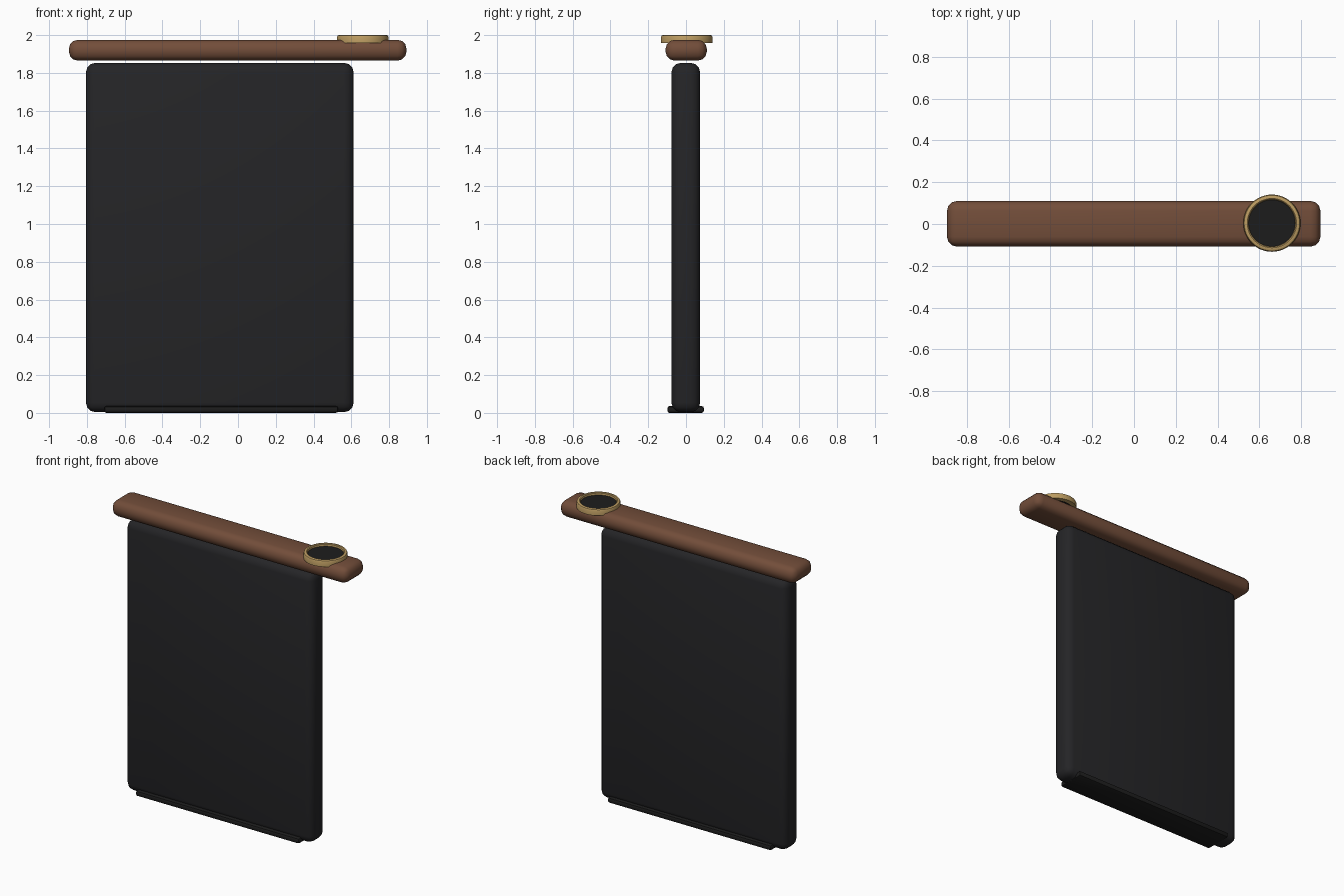
import bpy, math, bmesh

if "Cube" in bpy.data.objects:
    bpy.data.objects.remove(bpy.data.objects["Cube"])


def material(name, rgb):
    m = bpy.data.materials.new(name)
    m.diffuse_color = (*rgb, 1)
    m.use_nodes = True
    m.node_tree.nodes["Principled BSDF"].inputs["Base Color"].default_value = m.diffuse_color
    return m


dark = material("dark_fabric", (0.018, 0.018, 0.020))
black = material("black_trim", (0.012, 0.012, 0.012))
brown = material("brown_wood", (0.17, 0.075, 0.042))
brass = material("brass", (0.50, 0.33, 0.12))


def finish(ob, mat):
    ob.data.materials.append(mat)
    bpy.ops.object.select_all(action='DESELECT')
    ob.select_set(True)
    bpy.context.view_layer.objects.active = ob
    bpy.ops.object.shade_smooth_by_angle(angle=math.radians(35))


def rounded_box(name, lo, hi, bevel, mat, segments=3):
    bpy.ops.mesh.primitive_cube_add(size=1)
    ob = bpy.context.object
    ob.name = name
    for v in ob.data.vertices:
        v.co = [lo[i] if v.co[i] < 0 else hi[i] for i in range(3)]
    bm = bmesh.new()
    bm.from_mesh(ob.data)
    bmesh.ops.bevel(bm, geom=bm.edges[:], offset=bevel, segments=segments,
                    profile=0.5, affect='EDGES', clamp_overlap=True)
    bm.to_mesh(ob.data)
    bm.free()
    finish(ob, mat)
    return ob


def lathe(name, profile, centre, mat, sides=48):
    # Revolve a closed (radius, z) profile around a vertical axis
    bm = bmesh.new()
    rings = []
    for i in range(sides):
        a = 2 * math.pi * i / sides
        rings.append([bm.verts.new((centre[0] + r * math.cos(a),
                                    centre[1] + r * math.sin(a), z))
                      for r, z in profile])
    n = len(profile)
    for i in range(sides):
        p, q = rings[i], rings[(i + 1) % sides]
        for j in range(n):
            k = (j + 1) % n
            bm.faces.new((p[j], q[j], q[k], p[k]))
    bmesh.ops.recalc_face_normals(bm, faces=bm.faces[:])
    me = bpy.data.meshes.new(name)
    bm.to_mesh(me)
    bm.free()
    ob = bpy.data.objects.new(name, me)
    bpy.context.collection.objects.link(ob)
    finish(ob, mat)


# Hanging panel and its bottom strip
rounded_box("panel", (-0.805, -0.077, 0.004), (0.612, 0.075, 1.853), 0.05, dark)
rounded_box("bottom_strip", (-0.708, -0.099, 0.0), (0.53, 0.095, 0.036), 0.012, black, 2)

# Wooden top bar
rounded_box("top_bar", (-0.895, -0.108, 1.865), (0.892, 0.110, 1.975), 0.047, brown)

# Brass ring with dark recessed inlay
c = (0.66, 0.004)
lathe("dial_ring", [(0.108, 1.958), (0.137, 1.958), (0.137, 1.988), (0.133, 1.997),
                    (0.128, 2.0), (0.118, 2.0), (0.113, 1.996)], c, brass)
bpy.ops.mesh.primitive_cylinder_add(vertices=48, radius=0.1125, depth=0.024,
                                    location=(c[0], c[1], 1.972))
inlay = bpy.context.object
inlay.name = "dial_inlay"
finish(inlay, black)
